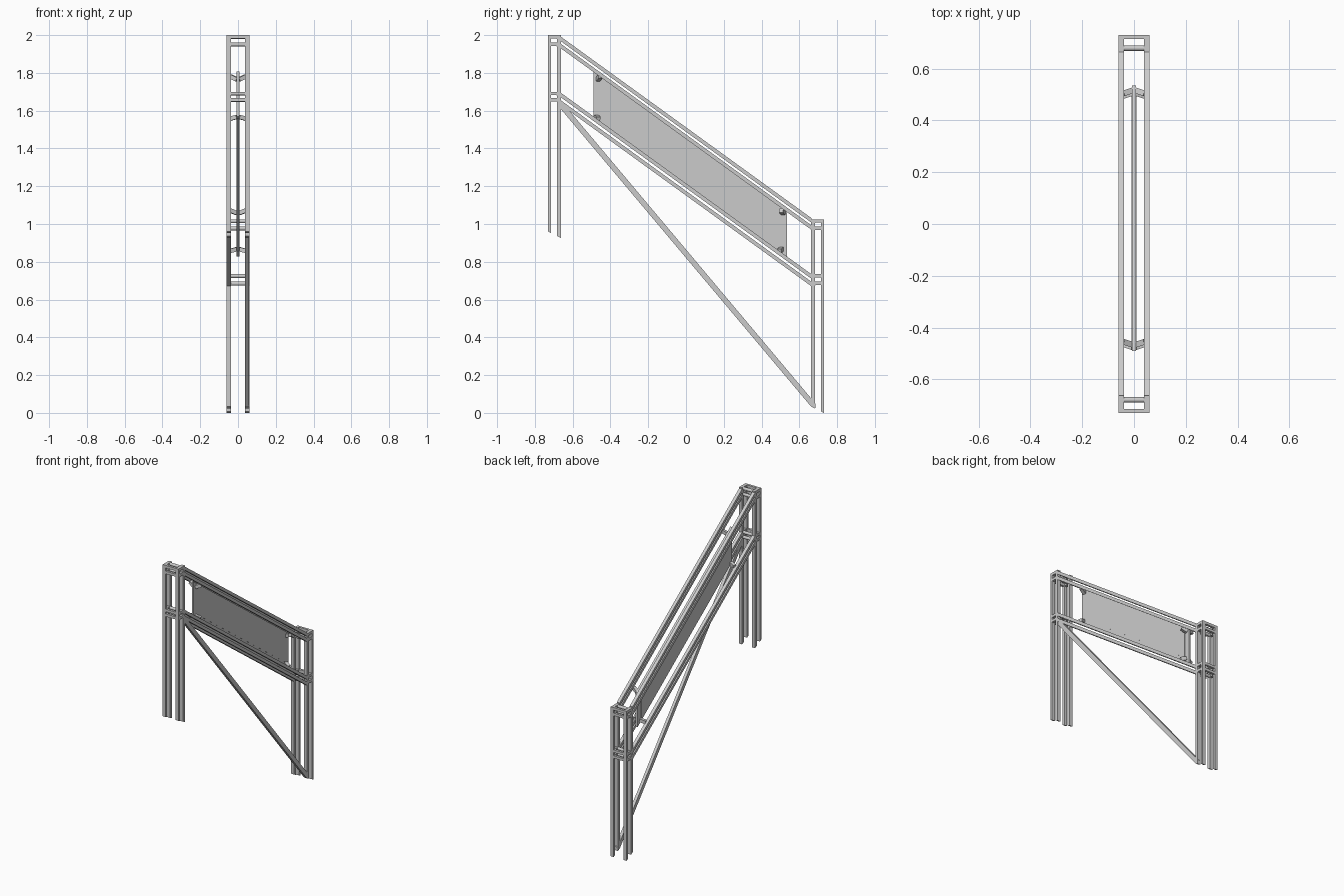
import bpy, bmesh
from mathutils import Vector
from math import pi

if "Cube" in bpy.data.objects:
    bpy.data.objects.remove(bpy.data.objects["Cube"])

X0, X1 = 0.038, 0.06      # inner and outer faces of each side frame
SLOPE = 0.724             # fall of the stair


def prism(name, pts, xa, xb):
    """Extrude a y-z outline between two x positions."""
    bm = bmesh.new()
    a = [bm.verts.new((xa, y, z)) for y, z in pts]
    b = [bm.verts.new((xb, y, z)) for y, z in pts]
    n = len(pts)
    bm.faces.new(a)
    bm.faces.new(b[::-1])
    for i in range(n):
        j = (i + 1) % n
        bm.faces.new((a[i], b[i], b[j], a[j]))
    bmesh.ops.recalc_face_normals(bm, faces=bm.faces)
    me = bpy.data.meshes.new(name)
    bm.to_mesh(me)
    bm.free()
    ob = bpy.data.objects.new(name, me)
    bpy.context.collection.objects.link(ob)
    return ob


def rect(y0, y1, z0, z1):
    return [(y0, z0), (y1, z0), (y1, z1), (y0, z1)]


def sloped(y0, y1, bottom, top):
    """Parallelogram following the stair; heights are given at y = 0."""
    return [(y0, bottom - SLOPE * y0), (y1, bottom - SLOPE * y1),
            (y1, top - SLOPE * y1), (y0, top - SLOPE * y0)]


def both_sides(name, pts):
    prism(name + "_right", pts, X0, X1)
    prism(name + "_left", pts, -X1, -X0)


def cross_tube(name, y, z, r):
    bpy.ops.mesh.primitive_cylinder_add(vertices=16, radius=r, depth=2 * X1 - 0.01,
                                        location=(0, y, z), rotation=(0, pi / 2, 0))
    bpy.context.object.name = name
    bpy.ops.object.shade_smooth_by_angle()


def strut(name, a, b, size):
    """Square bar between two points."""
    a, b = Vector(a), Vector(b)
    d = b - a
    bpy.ops.mesh.primitive_cube_add(size=1, location=(a + b) / 2)
    ob = bpy.context.object
    ob.name = name
    ob.scale = (size, size, d.length)
    ob.rotation_euler = d.to_track_quat('Z', 'Y').to_euler()


# Posts: four legs with sloping feet, tied by collars at four levels
posts = (("upper_post", -1, 2.0, 0.96, -0.73, (2.0, 1.96, 1.70, 1.667)),
         ("lower_post", 1, 1.025, 0.0, 0.73, (1.025, 0.987, 0.735, 0.695)))
for name, s, top, foot, yref, levels in posts:
    for leg, ya, yb in (("outer", 0.73, 0.714), ("inner", 0.682, 0.662)):
        y0, y1 = sorted((s * ya, s * yb))
        za, zb = (foot - 0.5 * (y - yref) for y in (y0, y1))
        both_sides(f"{name}_{leg}_leg", [(y0, za), (y1, zb), (y1, top), (y0, top)])
    for i, z in enumerate(levels):
        h = 0.018
        y0, y1 = sorted((s * 0.73, s * 0.662))
        both_sides(f"{name}_collar_{i}", rect(y0, y1, z - h, z))
        ya, yb = sorted((s * 0.73, s * 0.714))
        prism(f"{name}_end_bar_{i}", rect(ya, yb, z - h, z), -X0, X0)
        cross_tube(f"{name}_cross_tube_{i}", s * 0.679, z - 0.0105, 0.0105)

# Sloping rails: two upper and two lower on each side
for name, top in (("handrail", 1.512), ("under_handrail", 1.474),
                  ("bottom_rail", 1.215), ("under_bottom_rail", 1.175)):
    both_sides(name, sloped(-0.664, 0.664, top - 0.024, top))

# Single diagonal brace on the right side
prism("diagonal_brace", [(-0.664, 1.655), (-0.664, 1.61), (0.66, 0.036),
                         (0.685, 0.025), (0.685, 0.05)], X0, X1 - 0.002)

# Infill panel with slightly raised middle
prism("infill_panel", sloped(-0.49, 0.535, 1.215, 1.453), -0.007, 0.007)
prism("infill_panel_middle", sloped(-0.455, 0.497, 1.24, 1.43), -0.009, 0.009)

# Panel clamps, angled from the rails in to the panel
clamps = ((-0.46, 1.782, 1.765), (0.51, 1.072, 1.057),
          (-0.47, 1.557, 1.567), (0.50, 0.857, 0.867))
for i, (y, z_out, z_in) in enumerate(clamps):
    for side, s in (("right", 1), ("left", -1)):
        dy = 0.012 if y > 0 else -0.012
        strut(f"panel_clamp_{i}_{side}", (s * 0.042, y - dy / 2, z_out),
              (s * 0.006, y + dy / 2, z_in), 0.022)
